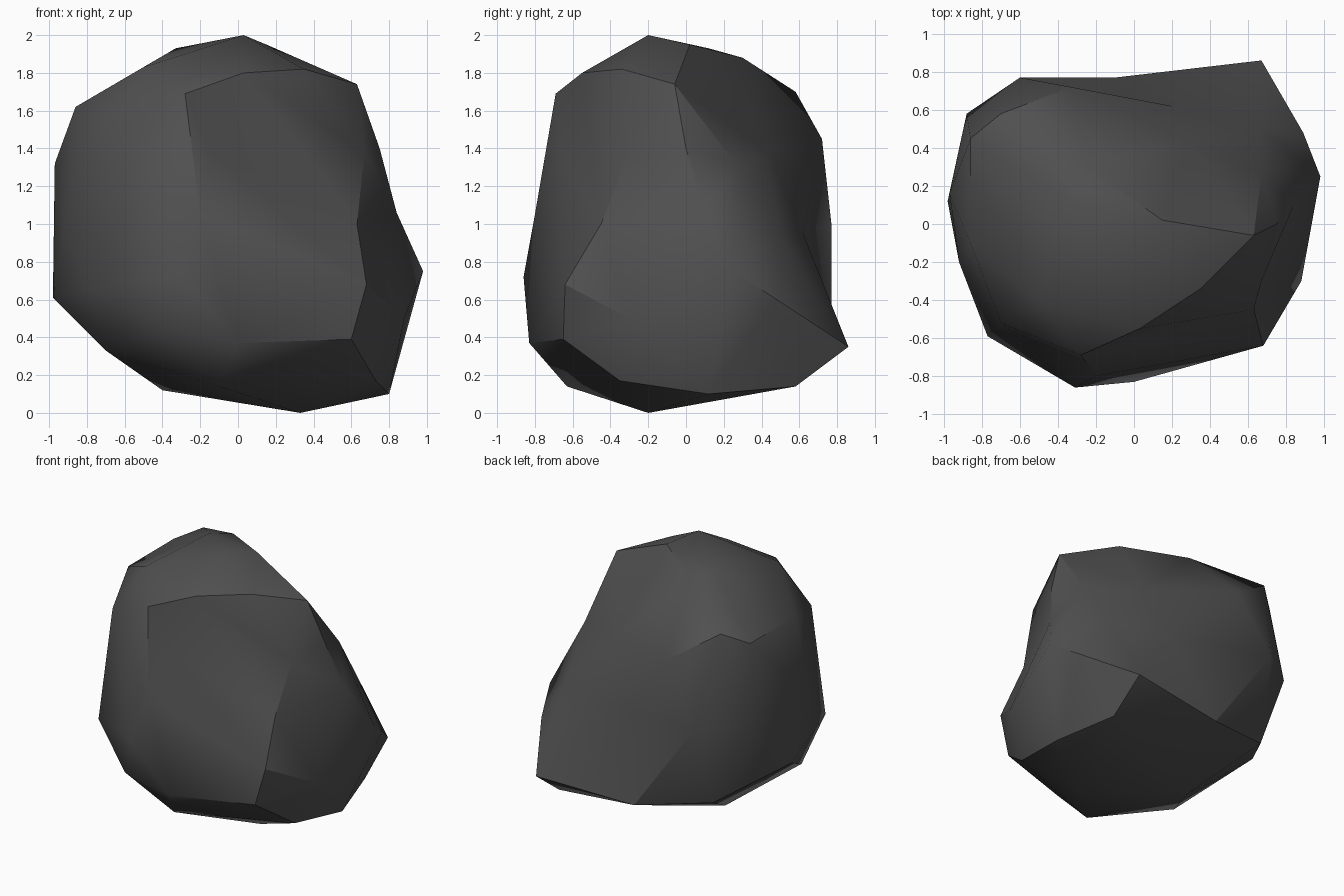
import bpy, bmesh
from mathutils import Vector

# Key corners of the boulder, top to bottom
CORNERS = [
    (.03, -.2, 2), (.15, .02, 1.95), (-.33, .12, 1.93), (-.25, .3, 1.88),
    (-.5, -.4, 1.83), (.03, -.55, 1.8), (.35, -.34, 1.82), (.63, -.06, 1.74),
    (-.28, -.69, 1.69), (-.7, .58, 1.7), (-.86, .45, 1.62), (-.86, -.1, 1.62),
    (-.7, -.52, 1.5), (-.33, .72, 1.45), (-.15, -.67, 1.39), (.67, -.3, 1.38),
    (.67, .27, 1.31), (.28, .43, 1.38), (-.97, .16, 1.32), (.75, .0, 1.4),
    (-.6, .77, 1.0), (-.88, .58, 1.0), (-.2, -.8, 1.05), (.63, -.45, 1.0),
    (.67, .5, .94), (.2, .62, .95), (.84, .1, 1.06), (-.92, -.2, .95),
    (.98, .25, .75), (.89, .48, .6), (-.31, -.86, .72), (.68, -.64, .68),
    (-.77, -.59, .66), (-.98, .12, .61), (.88, -.3, .5), (0, -.83, .37),
    (.6, -.65, .39), (-.4, -.8, .43), (-.7, -.4, .33), (.67, .86, .35),
    (-.1, .77, .3), (-.65, .6, .4), (.73, -.35, .17), (.8, .12, .1),
    (-.1, -.63, .14), (.33, -.2, 0), (-.4, .1, .12), (.67, .58, .14),
]
CENTRE = Vector((0, 0, 1))

# Wrap a skin round softened directions so that shallow hollows survive
bm = bmesh.new()
target = {}
for c in CORNERS:
    d = Vector(c) - CENTRE
    v = bm.verts.new(d.normalized() * d.length ** 0.35)
    target[v] = Vector(c)
bmesh.ops.convex_hull(bm, input=list(bm.verts))
for v in list(bm.verts):
    if v.link_faces:
        v.co = target[v]
    else:
        bm.verts.remove(v)
bmesh.ops.recalc_face_normals(bm, faces=list(bm.faces))

mesh = bpy.data.meshes.new("boulder")
bm.to_mesh(mesh)
bm.free()
boulder = bpy.data.objects.new("boulder", mesh)
bpy.context.collection.objects.link(boulder)

# Dark stone
stone = bpy.data.materials.new("dark_stone")
stone.diffuse_color = (0.08, 0.08, 0.08, 1)
mesh.materials.append(stone)

# Soft facets, crisp ridges
bpy.context.view_layer.objects.active = boulder
boulder.select_set(True)
bpy.ops.object.shade_smooth_by_angle(angle=0.6)
